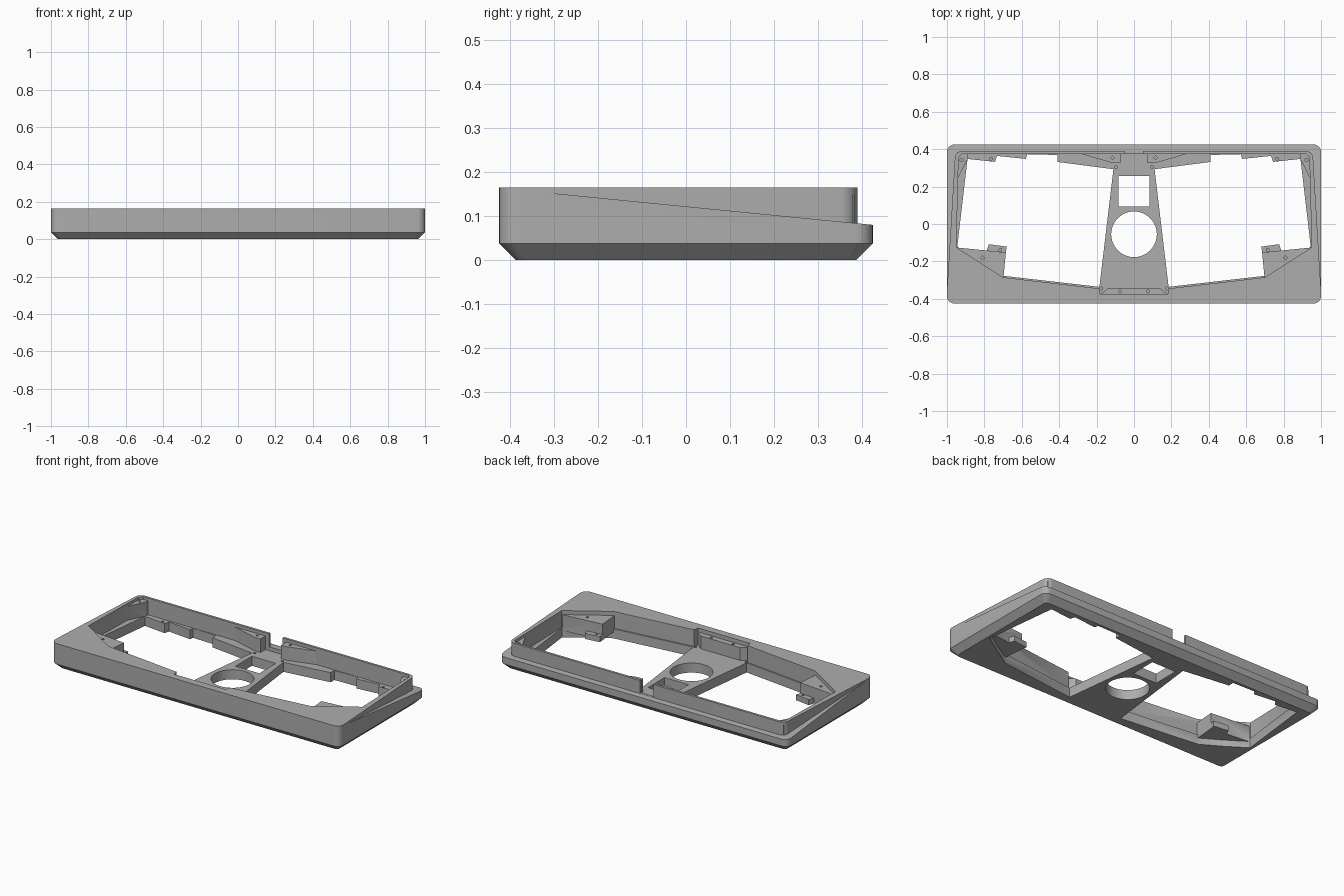
import bpy, bmesh, math

if "Cube" in bpy.data.objects:
    bpy.data.objects.remove(bpy.data.objects["Cube"])

grey = bpy.data.materials.new("grey plastic")
grey.diffuse_color = (0.42, 0.42, 0.42, 1)
grey.use_nodes = True
grey.node_tree.nodes["Principled BSDF"].inputs["Base Color"].default_value = grey.diffuse_color


def loft(name, rings):
    """Closed solid from stacked rings of equal length."""
    bm = bmesh.new()
    loops = [[bm.verts.new(p) for p in r] for r in rings]
    n = len(loops[0])
    bm.faces.new(loops[0][::-1])
    bm.faces.new(loops[-1])
    for a, b in zip(loops, loops[1:]):
        for i in range(n):
            j = (i + 1) % n
            bm.faces.new((a[i], a[j], b[j], b[i]))
    bmesh.ops.recalc_face_normals(bm, faces=bm.faces)
    me = bpy.data.meshes.new(name)
    bm.to_mesh(me)
    bm.free()
    me.materials.append(grey)
    ob = bpy.data.objects.new(name, me)
    bpy.context.collection.objects.link(ob)
    return ob


def prism(name, pts, z0, z1):
    return loft(name, [[(x, y, z) for x, y in pts] for z in (z0, z1)])


def flip(pts):
    return [(-x, y) for x, y in reversed(pts)]


def arc(cx, cy, r, a0, a1, n=8):
    return [(cx + r * math.cos(math.radians(a0 + (a1 - a0) * i / n)),
             cy + r * math.sin(math.radians(a0 + (a1 - a0) * i / n))) for i in range(n + 1)]


def rounded(hx, hy, r):
    return (arc(hx - r, hy - r, r, 0, 90) + arc(r - hx, hy - r, r, 90, 180)
            + arc(r - hx, r - hy, r, 180, 270) + arc(hx - r, r - hy, r, 270, 360))


def circle(x, y, r, n):
    return arc(x, y, r, 0, 360 * (n - 1) / n, n - 1)


def combine(tool, op="DIFFERENCE"):
    m = body.modifiers.new("bool", "BOOLEAN")
    m.operation, m.object, m.solver = op, tool, "EXACT"
    bpy.context.view_layer.objects.active = body
    bpy.ops.object.modifier_apply(modifier=m.name)
    bpy.data.objects.remove(tool)


H, FLOOR = 0.165, 0.06

# Outer block with chamfered underside
body = loft("frame_body", [[(x, y, z) for x, y in rounded(1 - i, 0.425 - i, 0.04 - i * 0.5)]
                           for z, i in ((0, 0.037), (0.037, 0), (H, 0))])

# Sloped shoulder cut away around the raised wall
right = [(1.002, -0.39), (0.958, 0.345)] + arc(0.918, 0.35, 0.04, 10, 90)
inner = right + flip(right)
shape = [(-1.2, -0.39), (-1.2, 0.6), (1.2, 0.6), (1.2, -0.39)] + inner
combine(loft("shoulder_cut", [[(x, y, 0.083 + (0.39 - y) * 0.0987) for x, y in shape],
                              [(x, y, 0.3) for x, y in shape]]))

# Inner pocket down to the floor plate
left = [(-0.92, 0.375), (-0.938, 0.355), (-0.95, -0.125), (-0.70, -0.285),
        (-0.185, -0.345), (-0.18, -0.378)]
combine(prism("pocket_cut", left + flip(left), FLOOR, 0.3))

# Large openings either side of the centre plate
opening = [(-0.89, 0.348), (-0.945, -0.122), (-0.82, -0.205), (-0.70, -0.277), (-0.185, -0.336),
           (-0.11, 0.293), (-0.41, 0.332), (-0.41, 0.369), (-0.572, 0.373), (-0.578, 0.348),
           (-0.733, 0.364), (-0.743, 0.332)]
for pts in (opening, flip(opening)):
    combine(prism("opening_cut", pts, -0.1, 0.1))

# Round and square holes in the centre plate, notch in the rear wall
combine(prism("round_cut", circle(0, -0.055, 0.122, 48), -0.1, 0.1))
combine(prism("square_cut", [(-0.083, 0.093), (0.083, 0.093), (0.083, 0.257), (-0.083, 0.257)], -0.1, 0.1))
combine(prism("notch_cut", [(-0.047, 0.36), (0.047, 0.36), (0.047, 0.41), (-0.047, 0.41)], 0.084, 0.3))

# Screw bosses, shelves and tabs: outline, bottom, top
parts = [
    ([(-0.28, 0.374), (-0.11, 0.325), (-0.072, 0.325), (-0.072, 0.382), (-0.28, 0.382)], 0.05, 0.145),
    ([(-0.945, 0.382), (-0.955, 0.24), (-0.945, 0.24), (-0.888, 0.35), (-0.888, 0.382)], 0.05, 0.148),
    ([(-0.957, -0.13), (-0.945, -0.126), (-0.685, -0.152), (-0.698, -0.29), (-0.72, -0.292)], 0.04, 0.14),
    ([(-0.79, -0.15), (-0.776, -0.108), (-0.68, -0.121), (-0.69, -0.17), (-0.78, -0.18)], 0.04, 0.075),
]
for pts, z0, z1 in parts:
    for p in (pts, flip(pts)):
        combine(prism("boss", p, z0, z1), "UNION")
shelf = [(-0.19, -0.385), (-0.18, -0.374), (-0.135, -0.342)]
combine(prism("front_shelf", shelf + flip(shelf), 0.05, 0.14), "UNION")

# Screw holes: x, y, top surface
for x, y, z in [(0.115, 0.355, 0.145), (0.096, 0.303, FLOOR), (0.176, -0.345, FLOOR),
                (0.075, -0.36, 0.14), (0.81, -0.18, 0.14), (0.715, -0.138, 0.075),
                (0.922, 0.342, 0.148), (0.765, 0.348, FLOOR)]:
    for s in (1, -1):
        combine(prism("screw_cut", circle(s * x, y, 0.008, 12), z - 0.025, z + 0.02))

body.select_set(True)
bpy.context.view_layer.objects.active = body
bpy.ops.object.shade_smooth_by_angle(angle=math.radians(30))
